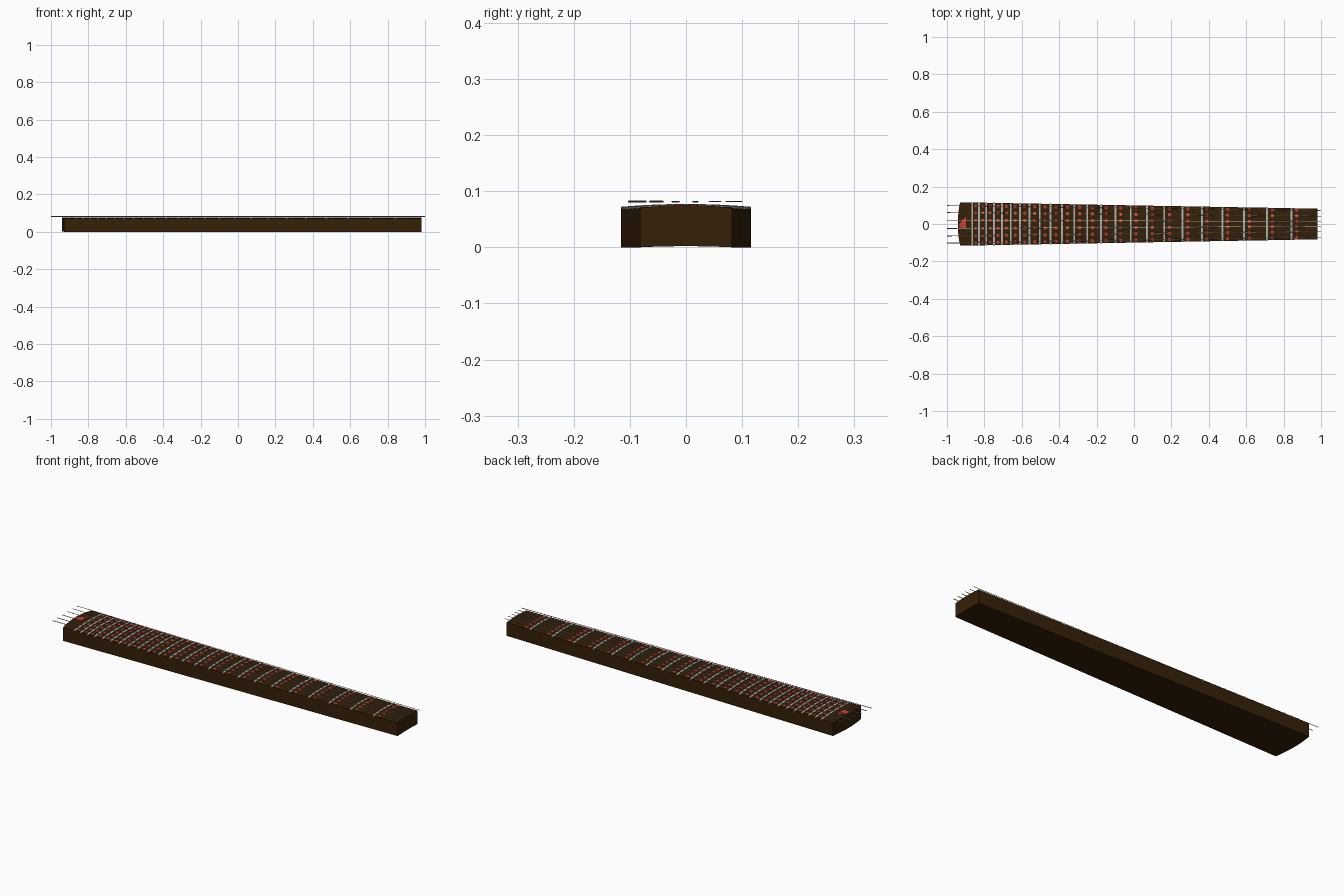
import bpy, bmesh, math

if "Cube" in bpy.data.objects:
    bpy.data.objects.remove(bpy.data.objects["Cube"])

X0, X1 = -0.93, 0.98          # wide end, nut end
SCALE = 2.46                  # open string length used for fret spacing


def material(name, rgb):
    m = bpy.data.materials.new(name)
    m.diffuse_color = (*rgb, 1)
    m.use_nodes = True
    m.node_tree.nodes["Principled BSDF"].inputs["Base Color"].default_value = m.diffuse_color
    return m


WOOD = material("dark wood", (0.036, 0.0145, 0.0022))
METAL = material("fret metal", (0.45, 0.46, 0.46))
STEEL = material("string steel", (0.45, 0.46, 0.46))
RED = material("red inlay", (0.62, 0.05, 0.03))


def half_width(x):
    return 0.116 + (0.082 - 0.116) * (x - X0) / (X1 - X0)


def top_z(t):
    return 0.070 + 0.005 * (1 - t * t)


def finish(bm, name, mat, smooth=None):
    bmesh.ops.recalc_face_normals(bm, faces=bm.faces)
    me = bpy.data.meshes.new(name)
    bm.to_mesh(me)
    bm.free()
    ob = bpy.data.objects.new(name, me)
    me.materials.append(mat)
    bpy.context.collection.objects.link(ob)
    if smooth:
        bpy.context.view_layer.objects.active = ob
        ob.select_set(True)
        bpy.ops.object.shade_smooth_by_angle(angle=math.radians(smooth))
        ob.select_set(False)
    return ob


def loft(bm, rings):
    """Skin closed rings into a capped solid."""
    vs = [[bm.verts.new(p) for p in r] for r in rings]
    n = len(vs[0])
    for a, b in zip(vs, vs[1:]):
        for i in range(n):
            j = (i + 1) % n
            bm.faces.new((a[i], a[j], b[j], b[i]))
    bm.faces.new(vs[0])
    bm.faces.new(vs[-1])


# tapered board: crowned top, bowed wide end
bm = bmesh.new()
rings = []
N = 12
for k in range(N + 1):
    t = -1 + 2 * k / N
    bow = 1 - t * t
    a, b = X0 - 0.012 * bow, X1
    ya, yb = t * half_width(X0), t * half_width(X1)
    zb, zt = 0.002 * bow, top_z(t)
    rings.append([(a, ya, zb), (b, yb, zb), (b, yb, zt), (a, ya, zt)])
loft(bm, rings)
finish(bm, "fingerboard", WOOD, 30)

# 24 frets following the crown
fret_x = [X1 - SCALE * (1 - 2 ** (-n / 12)) for n in range(25)]
bm = bmesh.new()
for x in fret_x[1:]:
    w = half_width(x) + 0.001
    rings = []
    for k in range(9):
        t = -1 + k / 4
        z = top_z(t)
        rings.append([(x + dx, t * w, z + dz) for dx, dz in
                      ((-0.005, -0.002), (-0.0048, 0.001), (-0.0025, 0.0022),
                       (0.0025, 0.0022), (0.0048, 0.001), (0.005, -0.002))])
    loft(bm, rings)
finish(bm, "frets", METAL, 50)

# six strings fanning out toward the wide end: (y at x=-1, y at x=1)
FAN = ((-0.102, -0.071), (-0.064, -0.041), (-0.024, -0.0125),
       (0.021, 0.0125), (0.0615, 0.042), (0.099, 0.072))


def string_y(f, x):
    return f[0] + (f[1] - f[0]) * (x + 1) / 2


for i, f in enumerate(FAN):
    bm = bmesh.new()
    r = 0.0019 - 0.0001 * i
    loft(bm, [[(x, string_y(f, x) + r * math.cos(a), 0.0815 + r * 0.8 * math.sin(a))
               for a in [math.tau * s / 12 for s in range(12)]]
              for x in (-1, 1)])
    finish(bm, f"string_{i + 1}", STEEL, 50)

# red dots under the strings, just on the nut side of every fret
bm = bmesh.new()
for a, b in zip(fret_x, fret_x[1:]):
    x = b + min(0.028, (a - b) / 2)
    for f in FAN:
        y = string_y(f, x)
        z = top_z(y / half_width(x))
        r = min(0.009, (a - b) * 0.2)
        rings = [[(x + r * math.cos(q), y + r * math.sin(q), z + dz)
                  for q in [math.tau * s / 10 for s in range(10)]]
                 for dz in (-0.001, 0.001)]
        loft(bm, rings)
finish(bm, "dot_markers", RED)

# red wedge inlay at the wide end
bm = bmesh.new()
shape = [(-0.935, 0.0), (-0.897, 0.04), (-0.897, -0.022), (-0.932, -0.018)]
loft(bm, [[(x, y, z) for x, y in shape] for z in (0.072, 0.0762)])
finish(bm, "end_inlay", RED)
